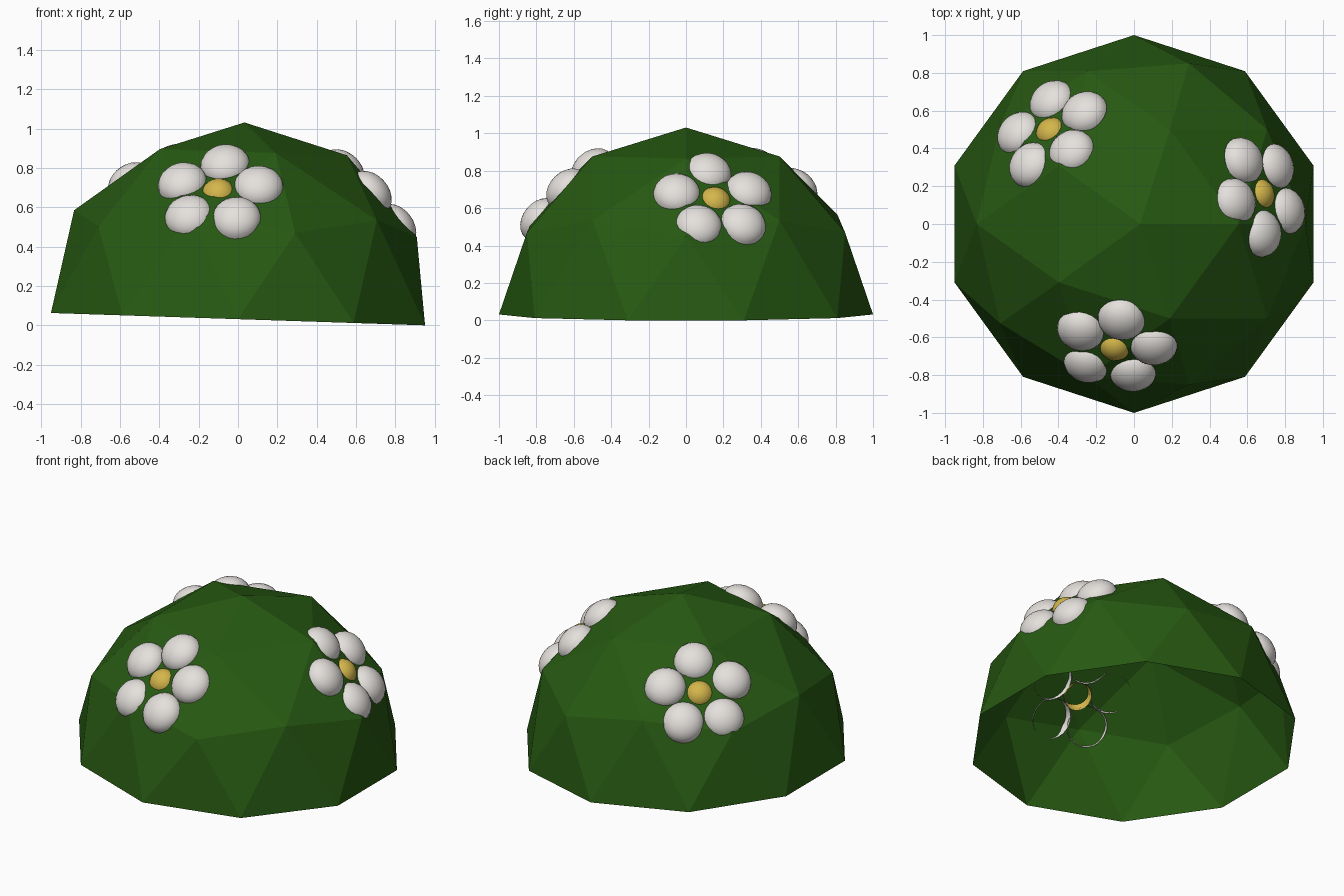
import bpy, bmesh, math
from mathutils import Matrix, Vector

cube = bpy.data.objects.get("Cube")
if cube:
    bpy.data.objects.remove(cube)


def material(name, color):
    mat = bpy.data.materials.new(name)
    mat.use_nodes = True
    mat.diffuse_color = (*color, 1)
    bsdf = mat.node_tree.nodes["Principled BSDF"]
    bsdf.inputs["Base Color"].default_value = (*color, 1)
    bsdf.inputs["Roughness"].default_value = 0.8
    return mat


leaf_green = material("leaf_green", (0.02, 0.1, 0.006))
petal_white = material("petal_white", (0.78, 0.75, 0.72))
pollen_yellow = material("pollen_yellow", (0.66, 0.47, 0.07))


def half_shell(name, bm, mat, matrix, smooth):
    """Keep the upper half of a ball as an open shell and place it."""
    geom = bm.verts[:] + bm.edges[:] + bm.faces[:]
    bmesh.ops.bisect_plane(bm, geom=geom, dist=1e-4, plane_co=(0, 0, 0),
                           plane_no=(0, 0, 1), clear_inner=True)
    for face in bm.faces:
        face.smooth = smooth
    mesh = bpy.data.meshes.new(name)
    bm.to_mesh(mesh)
    bm.free()
    mesh.materials.append(mat)
    obj = bpy.data.objects.new(name, mesh)
    obj.matrix_world = matrix
    bpy.context.collection.objects.link(obj)
    return obj


def blob(name, mat, matrix, radius, height):
    bm = bmesh.new()
    bmesh.ops.create_uvsphere(bm, u_segments=24, v_segments=12, radius=1)
    size = Matrix.Diagonal((radius, radius, height, 1))
    half_shell(name, bm, mat, matrix @ size, True)


# Faceted bush, an open half ball leaning slightly to its left
lean = 0.033
bush = bmesh.new()
bmesh.ops.create_icosphere(bush, subdivisions=2, radius=1)
lift = Matrix.Translation((0, 0, 0.951 * math.sin(lean)))
half_shell("bush", bush, leaf_green, lift @ Matrix.Rotation(lean, 4, "Y"), False)


def flower(name, direction, spin):
    """Five petals round a centre, lying against the bush."""
    out = Vector(direction).normalized()
    side = Vector((0, 0, 1)).cross(out).normalized()
    up = out.cross(side)
    frame = Matrix((side, up, out)).transposed().to_4x4()
    base = lift @ Matrix.Translation(out * 0.905) @ frame
    blob(name + "_centre", pollen_yellow, base, 0.087, 0.08)
    for i in range(5):
        turn = Matrix.Rotation(math.radians(spin + 72 * i), 4, "Z")
        tilt = Matrix.Rotation(math.radians(6), 4, "Y")
        blob(f"{name}_petal_{i + 1}", petal_white,
             base @ turn @ Matrix.Translation((0.207, 0, 0)) @ tilt, 0.127, 0.095)


flower("front_flower", (-0.11, -0.71, 0.70), 14.5)
flower("left_flower", (0.73, 0.17, 0.66), 20)
flower("back_flower", (-0.48, 0.53, 0.70), 21)
